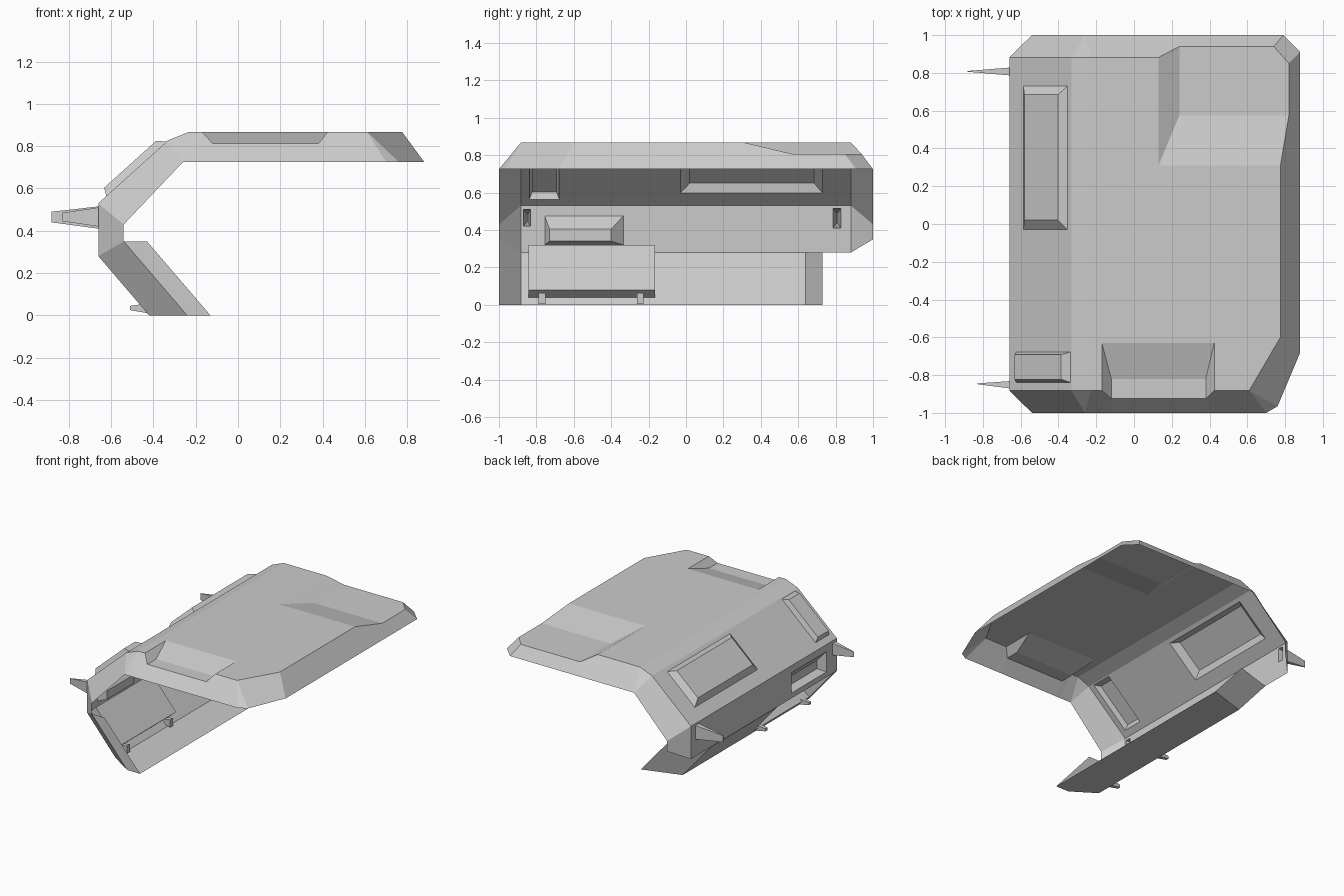
import bpy, bmesh
from mathutils import Vector

if "Cube" in bpy.data.objects:
    bpy.data.objects.remove(bpy.data.objects["Cube"])


def sheet(name, faces):
    """Open flat-shaded surface from a list of polygons."""
    bm = bmesh.new()
    for f in faces:
        pts = []
        for p in f:
            p = Vector(p)
            if all((p - q).length > 1e-4 for q in pts):
                pts.append(p)
        if len(pts) > 2:
            bm.faces.new([bm.verts.new(p) for p in pts])
    bmesh.ops.remove_doubles(bm, verts=bm.verts, dist=1e-4)
    bmesh.ops.recalc_face_normals(bm, faces=bm.faces)
    me = bpy.data.meshes.new(name)
    bm.to_mesh(me)
    bm.free()
    ob = bpy.data.objects.new(name, me)
    bpy.context.collection.objects.link(ob)
    return ob


def bands(a, b):
    """Quads joining two matching point rows."""
    return [(a[i], a[i + 1], b[i + 1], b[i]) for i in range(len(a) - 1)]


def plate(name, a, b, y0, y1, bumps):
    """Plate from a to b in xz; each bump is (base rect, top rect, height), hollow behind."""
    a, b = Vector((a[0], 0, a[1])), Vector((b[0], 0, b[1]))
    length = (b - a).length
    d = (b - a) / length
    n = Vector((-d.z, 0, d.x))

    def P(s, y, h=0):
        return a + d * s + n * h + Vector((0, y, 0))

    def rect(r, h=0):
        return [P(r[0], r[2], h), P(r[1], r[2], h), P(r[1], r[3], h), P(r[0], r[3], h)]

    ss = sorted({0, length} | {v for k in bumps for v in k[0][:2]})
    ys = sorted({y0, y1} | {v for k in bumps for v in k[0][2:]})
    faces = []
    for s0, s1 in zip(ss, ss[1:]):
        for v0, v1 in zip(ys, ys[1:]):
            sm, ym = (s0 + s1) / 2, (v0 + v1) / 2
            if not any(r[0] < sm < r[1] and r[2] < ym < r[3] for r, _, _ in bumps):
                faces.append(rect((s0, s1, v0, v1)))
    for base, top, h in bumps:
        lo, hi = rect(base), rect(top, h)
        faces += bands(lo + lo[:1], hi + hi[:1]) + [hi]
    return sheet(name, faces)


T, L, D, N, E = 0.868, 0.725, 0.805, 0.812, 0.882   # roof, rim, recess, notch heights; plate end y

# Roof with dropped back corner, front notch and sloping rim
upper = [(-.23, E, T), (.13, E, T), (.24, .94, D), (.74, .94, D), (.82, .85, D),
         (.82, .575, D), (.775, .31, T), (.775, -.60, T), (.61, -E, T), (.61, -E, T),
         (.425, -E, T), (.38, -.925, N), (-.12, -.925, N), (-.17, -E, T), (-.23, -E, T)]
lower_xy = [(-.26, 1), (.13, 1), (.24, 1), (.79, 1), (.88, .91), (.88, .575), (.88, .31),
            (.88, -.68), (.76, -.965), (.70, -1), (.425, -1), (.38, -1), (-.12, -1),
            (-.17, -1), (-.26, -1)]
lower = [(x, y, L) for x, y in lower_xy]
c0, c1 = (.13, .31, T), (.24, .575, D)
n0, n1, n2, n3 = (-.17, -.63, T), (.425, -.63, T), (.38, -.82, N), (-.12, -.82, N)
sheet("roof", [
    [upper[0], upper[1], c0] + upper[6:9] + [upper[10], n1, n0, upper[13], upper[14]],
    [c0, upper[6], upper[5], c1], [c0, c1, upper[2], upper[1]], [c1] + upper[2:6],
    [n0, n1, n2, n3], [n3, n2, upper[11], upper[12]],
    [n1, upper[10], upper[11], n2], [n0, n3, upper[12], upper[13]],
] + bands(upper, lower))

# Bevelled end rims of the curved side, and the kink strip beside the roof
outer = [(-.23, T), (-.33, .828), (-.66, .53), (-.66, .28), (-.42, 0)]
inner = [(-.26, L), (-.26, L), (-.54, .43), (-.54, .35), (-.24, 0)]


def row(p, y):
    return [(x, y, z) for x, z in p]


sheet("back_rim", bands(row(outer[:4], E), row(inner[:4], 1)))
sheet("front_rim", bands(row(outer, -E), row(inner, -1)))
sheet("roof_edge", bands(row(outer[:2], E), row(outer[:2], -E)))

# Upper slope with two raised panels
plate("upper_slope", outer[2], outer[1], -E, E, [
    ((.10, .415, -.03, .73), (.14, .38, .02, .685), .036),
    ((.05, .435, -.838, -.678), (.07, .40, -.822, -.692), .036)])

# Upright wall with a recess and two outward spikes
plate("side_wall", outer[3], outer[2], -E, E, [
    ((.04, .195, -.755, -.335), (.06, .125, -.73, -.40), -.06),
    ((.14, .23, -.87, -.832), (.165, .205, -.848, -.844), .17),
    ((.13, .235, .787, .828), (.16, .21, .806, .810), .222)])

# Lower slope with a long box pressed inward
plate("lower_slope", outer[4], outer[3], -E, .64, [
    ((.053, .3687, -.842, -.165), (.053, .3687, -.842, -.165), -.06)])

# Floor, front lip and back cap of the lower slope
sheet("lower_trim", [
    [(-.42, -E, 0), (-.24, -1, 0), (-.13, -1, 0), (-.13, .73, 0), (-.42, .64, 0)],
    [(-.54, -1, .35), (-.43, -1, .35), (-.13, -1, 0), (-.24, -1, 0)],
    [(-.66, .64, .28), (-.37, .73, .28), (-.13, .73, 0), (-.42, .64, 0)]])

# Small pegs through the lower slope
for i, y in enumerate((-.77, -.245)):
    def ring(x, z0, z1, w):
        return [(x, y - w, z0), (x, y + w, z0), (x, y + w, z1), (x, y - w, z1)]
    r0, r1 = ring(-.51, .025, .045, .012), ring(-.39, .004, .062, .018)
    sheet(f"peg_{i + 1}", bands(r0 + r0[:1], r1 + r1[:1]) + [r0, r1])
